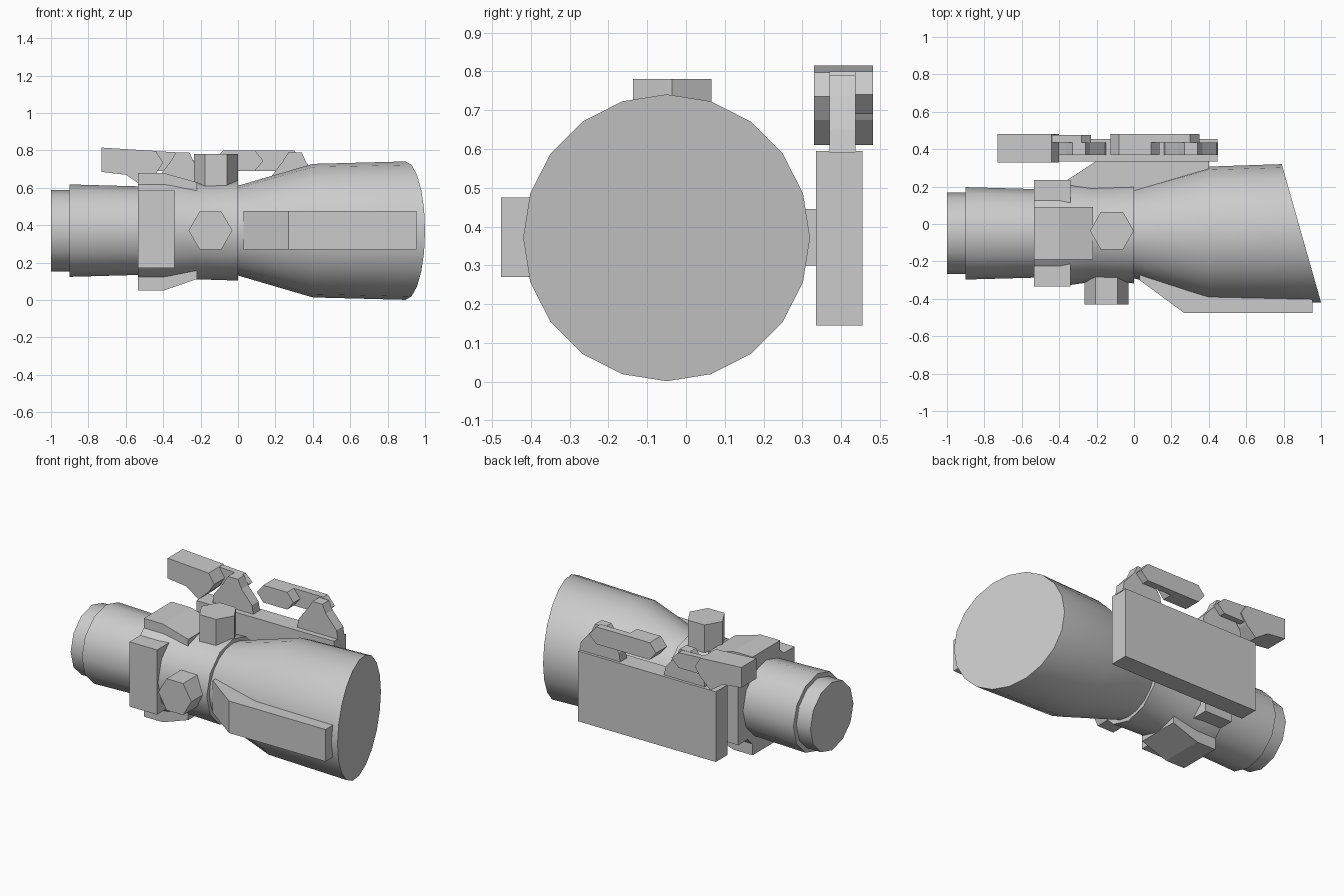
import bpy, bmesh
from math import sin, cos, pi, radians
from mathutils import Vector

if "Cube" in bpy.data.objects:
    bpy.data.objects.remove(bpy.data.objects["Cube"])

CY, CZ = -0.05, 0.371  # optical axis


def finish(name, bm, smooth=False):
    bmesh.ops.recalc_face_normals(bm, faces=bm.faces)
    me = bpy.data.meshes.new(name)
    bm.to_mesh(me)
    bm.free()
    ob = bpy.data.objects.new(name, me)
    bpy.context.collection.objects.link(ob)
    if smooth:
        me.shade_smooth()
        me.set_sharp_from_angle(angle=radians(35))
    return ob


def tube(name, profile, sides, slant=0.0):
    """Closed solid of revolution along x; slant tilts the last ring."""
    bm = bmesh.new()
    rings = []
    for i, (x, r) in enumerate(profile):
        k = slant if i == len(profile) - 1 else 0
        rings.append([bm.verts.new((x - k * r * cos(2 * pi * j / sides),
                                    CY + r * cos(2 * pi * j / sides),
                                    CZ + r * sin(2 * pi * j / sides)))
                      for j in range(sides)])
    for a, b in zip(rings, rings[1:]):
        for j in range(sides):
            k = (j + 1) % sides
            bm.faces.new((a[j], a[k], b[k], b[j]))
    bm.faces.new(rings[0])
    bm.faces.new(rings[-1])
    return finish(name, bm, True)


def prism(name, pts, lo, hi, axis):
    """Extrude a 2D outline along z (outline in x,y) or y (outline in x,z)."""
    bm = bmesh.new()
    place = (lambda p, d: (p[0], p[1], d)) if axis == 'z' else (lambda p, d: (p[0], d, p[1]))
    face = bm.faces.new([bm.verts.new(place(p, lo)) for p in pts])
    ext = bmesh.ops.extrude_face_region(bm, geom=[face])
    move = Vector((0, 0, hi - lo)) if axis == 'z' else Vector((0, hi - lo, 0))
    bmesh.ops.translate(bm, vec=move,
                        verts=[v for v in ext['geom'] if isinstance(v, bmesh.types.BMVert)])
    return finish(name, bm)


def rect(x0, x1, a0, a1):
    return [(x0, a0), (x1, a0), (x1, a1), (x0, a1)]


def hexagon(cx, c, r):
    return [(cx + r * cos(i * pi / 3), c + r * sin(i * pi / 3)) for i in range(6)]


# optical tube: eyepiece, waist and flared objective with slanted end
tube("eyepiece", [(-1, .218), (-.9, .218), (-.9, .247), (-.5, .236)], 12)
tube("waist", [(-.535, .285), (-.4, .285), (-.23, .26), (0, .267)], 12)
tube("objective_bell", [(0, .24), (.12, .275), (.4, .357), (.895, .37)], 20, slant=.284)

# raised pads around the collar
prism("collar_side_pads", [(-.535, -.335), (-.34, -.335), (-.34, .235), (-.535, .235)],
      .17, .585, 'z')
prism("collar_top_bottom_pads", [(-.535, .05), (-.4, .05), (-.22, .112), (-.22, .63),
                                 (-.4, .68), (-.535, .68)], -.19, .09, 'y')

# adjustment turrets
prism("top_turret", hexagon(-.118, -.036, .117), .5, .78, 'z')
prism("side_turret", hexagon(-.147, .372, .117), -.43, -.2, 'y')

# wedge housing on the front side
prism("side_housing", [(.03, -.27), (.03, -.3), (.27, -.477), (.955, -.477), (.955, -.35),
                       (.4, -.3)], .27, .475, 'z')

# mount plate behind, joined to the tube by a bridge
prism("mount_plate", rect(-.53, .446, .335, .455), .145, .595, 'z')
prism("mount_bridge", [(-.4, .15), (-.38, .22), (-.2, .338), (.4, .338), (.4, .2), (0, .1)],
      .3, .445, 'z')

# pivot lugs on top of the plate
for n, cx in enumerate((-.295, .305)):
    prism(f"pivot_lug_{n + 1}", [(cx - .145, .59), (cx + .145, .59), (cx + .135, .65),
                                 (cx + .06, .735), (cx + .035, .79), (cx - .035, .79),
                                 (cx - .07, .735), (cx - .135, .65)], .37, .437, 'y')

# raised lever: handle plus side arm
prism("lever_1_handle", [(-.73, .685), (-.6, .67), (-.51, .61), (-.44, .675), (-.4, .735),
                         (-.44, .797), (-.73, .815)], .33, .482, 'y')
prism("lever_1_arm", [(-.46, .69), (-.28, .69), (-.23, .74), (-.28, .787), (-.46, .797)],
      .437, .475, 'y')

# closed lever: handle plus side arm
prism("lever_2_handle", [(-.125, .745), (-.08, .69), (.09, .69), (.135, .745), (.09, .8),
                         (-.08, .8)], .37, .482, 'y')
prism("lever_2_arm", [(.05, .69), (.3, .69), (.35, .74), (.3, .8), (.05, .8)],
      .437, .482, 'y')
